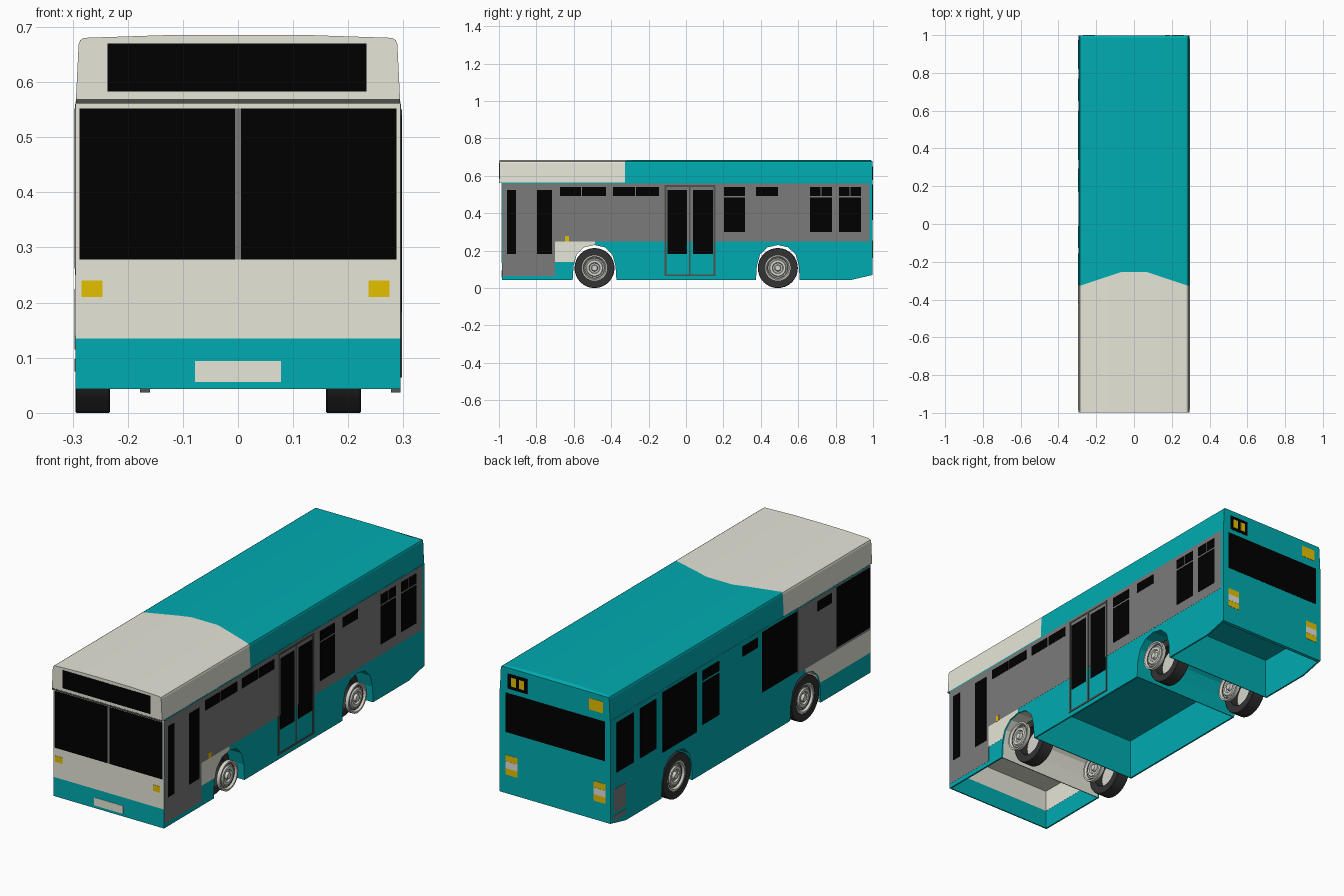
import bpy, bmesh, math
from mathutils import Vector

cube = bpy.data.objects.get("Cube")
if cube:
    bpy.data.objects.remove(cube, do_unlink=True)


def material(name, r, g, b):
    m = bpy.data.materials.new(name)
    m.use_nodes = True
    m.diffuse_color = (r, g, b, 1)
    m.node_tree.nodes["Principled BSDF"].inputs["Base Color"].default_value = (r, g, b, 1)
    return m


TEAL = material("teal paint", 0, .41, .44)
CREAM = material("cream paint", .79, .79, .69)
GREY = material("grey panel", .198, .198, .198)
BLACK = material("black glass", 0, 0, 0)
YELLOW = material("yellow lamp", .79, .53, 0)
TYRE = material("dark rubber", .035, .033, .033)
FRAME = material("dark trim", .08, .08, .072)
SILVER = material("silver hub", .68, .68, .62)
WHITE = material("white lamp", .75, .75, .72)

HALF, FRONT, BACK, FLOOR, BELT, EAVE = .295, -.985, .998, .043, .25, .565
AXLES = {"front": -.489, "rear": .491}


def finish(name, bm, *mats):
    bmesh.ops.recalc_face_normals(bm, faces=bm.faces)
    me = bpy.data.meshes.new(name)
    bm.to_mesh(me)
    bm.free()
    for m in mats:
        me.materials.append(m)
    ob = bpy.data.objects.new(name, me)
    bpy.context.collection.objects.link(ob)
    return ob


def prism(bm, points, offset):
    """Closed prism: a flat outline pushed along an offset."""
    low = [bm.verts.new(p) for p in points]
    high = [bm.verts.new(Vector(p) + Vector(offset)) for p in points]
    n = len(low)
    bm.faces.new(low)
    bm.faces.new(high)
    for i in range(n):
        j = (i + 1) % n
        bm.faces.new((low[i], low[j], high[j], high[i]))


# Each side maps (u, z) to a point and has an outward direction
SIDES = {
    "left": (lambda u, z: (HALF, u, z), (1, 0, 0)),
    "right": (lambda u, z: (-HALF, u, z), (-1, 0, 0)),
    "front": (lambda u, z: (u, FRONT, z), (0, -1, 0)),
    "sign": (lambda u, z: (u, -BACK, z), (0, -1, 0)),
    "back": (lambda u, z: (u, BACK, z), (0, 1, 0)),
    "lining": (lambda u, z: (-.287, u, z), (1, 0, 0)),
}


def panels(name, side, outlines, mat, level=1):
    place, out = SIDES[side]
    bm = bmesh.new()
    for pts in outlines:
        prism(bm, [place(u, z) for u, z in pts], Vector(out) * .0006 * level)
    return finish(name, bm, mat)


def rect(u0, u1, z0, z1):
    return [(u0, z0), (u1, z0), (u1, z1), (u0, z1)]


def row(spans, z0, z1):
    return [rect(a, b, z0, z1) for a, b in spans]


# Body: hollow-bottomed core between two side skins with wheel arches
ARCH = [(-.117, FLOOR), (-.112, .12), (-.095, .18), (-.055, .218), (0, .23),
        (.055, .218), (.095, .18), (.112, .12), (.117, FLOOR)]


def arch(end):
    return [(AXLES[end] + a, z) for a, z in ARCH]


def cavity(y0, y1, end=FLOOR):
    return [(y0, FLOOR), (y0, .135), (y0, .24), (y1, .24), (y1, end)]


tail = [(BACK, .07), (BACK, EAVE), (FRONT, EAVE), (FRONT, FLOOR)]
skin = arch("front") + arch("rear") + [(.88, FLOOR)] + tail
core = (cavity(-.979, -.61) + arch("front") + cavity(-.368, .37) + arch("rear")
        + cavity(.612, .985, .067) + tail)
bm = bmesh.new()
prism(bm, [(-.287, y, z) for y, z in core], (.574, 0, 0))
for f in bm.faces:
    c = f.calc_center_median()
    low_front = c.y < -.97 and c.z < .1
    if abs(f.normal.x) < .5 and -.982 < c.y < -.45 and .045 < c.z < BELT and not low_front:
        f.material_index = 1
finish("body_core", bm, TEAL, CREAM)
for name, x in (("left_skin", .287), ("right_skin", -HALF)):
    bm = bmesh.new()
    prism(bm, [(x, y, z) for y, z in skin], (.008, 0, 0))
    finish(name, bm, TEAL)
panels("front_lining", "lining", [rect(-.979, -.61, .135, .24)], CREAM)

# Roof: arched section, cream in front of a chevron, teal behind, sloped at the rear edge
half_section = [(.294, EAVE), (.289, .668), (.286, .676), (.279, .68), (.13, .685), (.07, .6855)]
section = half_section + [(-x, z) for x, z in reversed(half_section)]


def chevron(x):
    t = min(max((abs(x) - .07) / .21, 0), 1)
    return -.255 - .07 * t


bm = bmesh.new()
rings = []
for pick, top in ((lambda x: -BACK, 1), (chevron, 1), (lambda x: .985, 1), (lambda x: BACK, .677)):
    rings.append([bm.verts.new((x, pick(x), min(z, top))) for x, z in section])
for k in range(3):
    for i in range(len(section)):
        j = (i + 1) % len(section)
        f = bm.faces.new((rings[k][i], rings[k][j], rings[k + 1][j], rings[k + 1][i]))
        f.material_index = min(k, 1)
bm.faces.new(rings[0]).material_index = 0
bm.faces.new(rings[3]).material_index = 1
finish("roof", bm, CREAM, TEAL)

# Front
panels("front_cream_panel", "front", [rect(-HALF, HALF, .135, EAVE)], CREAM)
panels("front_trim_strip", "sign", [rect(-.294, .294, .561, .569)], FRAME)
panels("windscreen", "front", row([(-.287, -.005), (.005, .287)], .278, .552), BLACK, 3)
panels("windscreen_bar", "front", [rect(-.005, .005, .278, .552)], GREY, 4)
panels("headlamps", "front", row([(-.284, -.246), (.237, .275)], .21, .24), YELLOW, 3)
panels("front_plate", "front", [rect(-.078, .078, .056, .094)], CREAM, 3)
panels("front_display", "sign", [rect(-.237, .233, .583, .67)], BLACK, 2)

# Back
panels("rear_window", "back", [rect(-.268, .264, .365, .555)], BLACK, 2)
panels("rear_number_box", "back", [rect(.148, .252, .577, .65)], BLACK, 2)
panels("rear_number_marks", "back", row([(.165, .19), (.208, .233)], .592, .635), YELLOW, 3)
panels("rear_upper_lamp", "back", [rect(-.257, -.183, .593, .648)], YELLOW, 2)
lamps = [(-.27, -.207), (.2, .264)]
panels("tail_lamps", "back", row(lamps, .16, .255), YELLOW, 2)
panels("tail_lamp_bands", "back", row(lamps, .191, .224), WHITE, 3)

# Left side: grey band, front door, passenger door and windows
panels("left_grey_panel", "left", [[(-.982, .065), (-.70, .065), (-.70, BELT), (.982, BELT),
                                    (.982, .56), (-.982, .56)]], GREY)
patch = [(y, z) for y, z in arch("front")[2:5]]
patch = [(-.60, .14)] + patch + [(-.485, BELT)]
panels("left_cream_patch", "left", [[(-.70, BELT), (-.70, .14)] + patch], CREAM)
panels("left_marker", "left", [rect(-.647, -.626, .25, .278)], YELLOW, 3)
panels("front_door_glass", "left", row([(-.957, -.909), (-.797, -.717)], .182, .524), BLACK, 3)
panels("middle_door_glass", "left", row([(-.10, .005), (.037, .144)], .182, .524), BLACK, 3)
panels("middle_door_frame", "left",
       row([(-.115, -.105), (.015, .025), (.147, .157)], .064, .55)
       + row([(-.115, .157)], .064, .073) + row([(-.115, .157)], .541, .55), FRAME, 4)
panels("left_vents", "left",
       row([(-.674, -.561), (-.556, -.428), (-.39, -.273), (-.267, -.144), (.203, .315),
            (.374, .492), (.663, .719), (.724, .78), (.818, .874), (.879, .936)],
           .492, .54), BLACK, 3)
panels("left_windows", "left",
       row([(.203, .315), (.663, .78), (.818, .936)], .30, .484), BLACK, 3)

# Right side
panels("right_grey_panel", "right", [rect(-.982, -.43, BELT, .56)], GREY)
panels("right_cream_patch", "right", [[(FRONT, BELT), (FRONT, .14)] + patch], CREAM)
panels("right_large_windows", "right",
       row([(-.982, -.724), (-.425, -.157), (.34, .60)], .262, .552), BLACK, 3)
panels("right_rear_windows", "right", row([(.65, .77), (.82, .95)], .30, .54), BLACK, 3)
panels("right_split_window", "right", row([(.17, .295)], .28, .482), BLACK, 3)
panels("right_vents", "right",
       row([(-.69, -.58), (-.126, -.01), (.17, .23), (.235, .295)], .492, .54), BLACK, 3)
panels("right_grilles", "right",
       [rect(.88, .97, .115, .225), rect(.88, .975, .075, .098)], GREY, 2)


# Wheels: open tyre rings and dished hubs turned about the x axis
def lathe(name, profile, x, y, mat, steps=32):
    bm = bmesh.new()
    rings = []
    for s in range(steps):
        a = math.tau * s / steps
        rings.append([bm.verts.new((x + d, y + r * math.cos(a), .107 + r * math.sin(a)))
                      for d, r in profile])
    n = len(profile)
    for s in range(steps):
        p, q = rings[s], rings[(s + 1) % steps]
        for i in range(n):
            j = (i + 1) % n
            bm.faces.new((p[i], p[j], q[j], q[i]))
    bmesh.ops.remove_doubles(bm, verts=bm.verts, dist=1e-5)
    ob = finish(name, bm, mat)
    bpy.ops.object.select_all(action="DESELECT")
    ob.select_set(True)
    bpy.context.view_layer.objects.active = ob
    bpy.ops.object.shade_smooth_by_angle(angle=math.radians(35))


tyre = [(0, .07), (0, .105), (.002, .107), (.061, .107), (.063, .105), (.063, .07)]
hub = [(0, .07), (.018, .07), (.018, .062), (.008, .056), (.008, .046), (.014, .042),
       (.014, .03), (.006, .026), (.006, .018), (.018, .014), (.018, 0), (0, 0)]
groove = [(.008, .055), (.009, .055), (.009, .05), (.008, .05)]
for end, y in AXLES.items():
    for side, x in (("left", .16), ("right", -.295)):
        lathe(f"{end}_{side}_tyre", tyre, x, y, TYRE)
        # One hub faces left beyond the tyre, the other faces right inside it
        for part, hub_x, flip in (("left_facing", x + .117, 1), ("right_facing", x + .02, -1)):
            for piece, profile, mat in (("hub", hub, SILVER), ("hub_groove", groove, FRAME)):
                lathe(f"{end}_{side}_{part}_{piece}", [(d * flip, r) for d, r in profile],
                      hub_x, y, mat)
